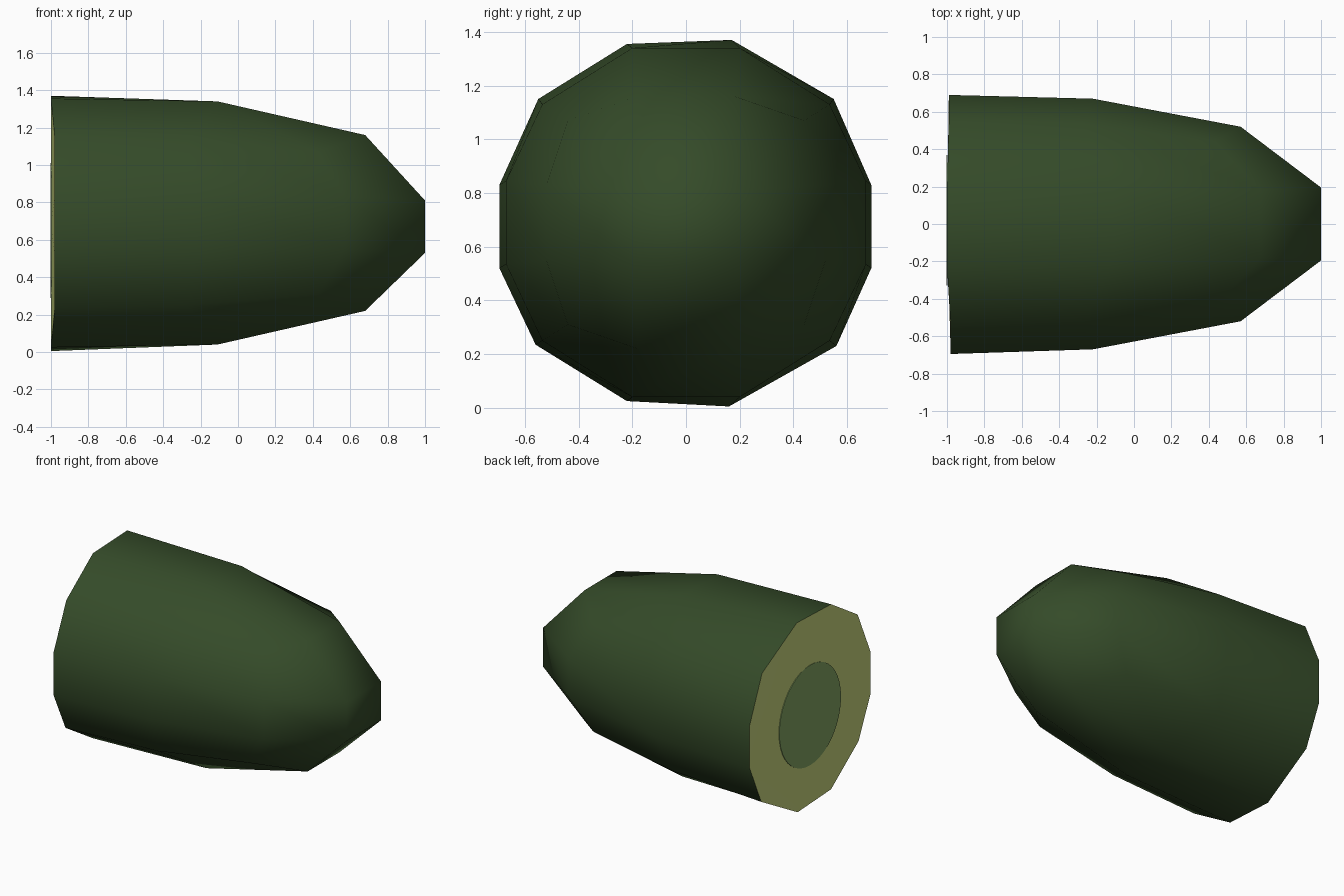
import bpy, bmesh, math

if "Cube" in bpy.data.objects:
    bpy.data.objects.remove(bpy.data.objects["Cube"])

def material(name, rgb):
    m = bpy.data.materials.new(name)
    m.diffuse_color = (*rgb, 1)
    m.use_nodes = True
    m.node_tree.nodes["Principled BSDF"].inputs["Base Color"].default_value = m.diffuse_color
    return m

skin = material("dark green skin", (0.035, 0.070, 0.022))
flesh = material("pale yellow flesh", (0.56, 0.65, 0.20))
core = material("green core", (0.22, 0.36, 0.12))
ZC = 0.68  # height of the long axis

def make(name, bm, mat, smooth):
    me = bpy.data.meshes.new(name)
    bmesh.ops.recalc_face_normals(bm, faces=bm.faces)
    for f in bm.faces:
        f.smooth = smooth
    bm.to_mesh(me)
    bm.free()
    me.materials.append(mat)
    ob = bpy.data.objects.new(name, me)
    bpy.context.collection.objects.link(ob)
    return ob

# Cut end outline (y, z), twelve sides, anticlockwise from the upper right corner
outline = [(.55, 1.15), (.17, 1.37), (-.22, 1.355), (-.55, 1.15), (-.695, .83), (-.695, .52),
           (-.56, .235), (-.22, .025), (.16, .005), (.56, .23), (.69, .52), (.69, .83)]
end = [(-.98 if y < -.5 else -.99 if y > .5 else -1, y, z) for y, z in outline]

# Ring with its own x for corners, top/bottom and sides, like a rounded block
def ring(corner, top, side):
    cx, cy, cz = corner
    tx, ty, tz = top
    sx, sy, sz = side
    pts = [(cx, cy, cz), (tx, ty, tz), (tx, -ty, tz),
           (cx, -cy, cz), (sx, -sy, sz), (sx, -sy, -sz)]
    pts += [(x, -y, -z) for x, y, z in pts]
    return [(x, y, ZC + .01 + z) for x, y, z in pts]

rings = [end,
         ring((-.27, .535, .44), (-.11, .20, .65), (-.22, .67, .155)),
         ring((.43, .44, .38), (.68, .18, .47), (.57, .52, .14))]

# Body skin
bm = bmesh.new()
rv = [[bm.verts.new(p) for p in r] for r in rings]
for a, b in zip(rv, rv[1:]):
    for i in range(12):
        j = (i + 1) % 12
        bm.faces.new((a[i], a[j], b[j], b[i]))
# Tip: a 3 x 3 patch whose middle quad is the flat nose
tip = [bm.verts.new((1, y, .67 + z)) for y, z in
       ((.195, .14), (-.195, .14), (-.195, -.14), (.195, -.14))]
r = rv[-1]
for k in range(4):
    t, u = tip[k], tip[(k + 1) % 4]
    c = 3 * k
    bm.faces.new((r[c], r[c + 1], t, r[c - 1]))
    bm.faces.new((r[c + 1], r[c + 2], u, t))
bm.faces.new(tip)
make("skin_body", bm, skin, True)

# Cut face
bm = bmesh.new()
ev = [bm.verts.new(p) for p in end]
mid = bm.verts.new((-1, 0, ZC))
for i in range(12):
    bm.faces.new((ev[i], ev[(i + 1) % 12], mid))
make("cut_face", bm, flesh, True)

# Round core plate on the cut face
bm = bmesh.new()
vs = [bm.verts.new((-1.002, .02 + .35 * math.cos(a), .65 + .36 * math.sin(a)))
      for a in (i * math.tau / 40 for i in range(40))]
ret = bmesh.ops.extrude_face_region(bm, geom=[bm.faces.new(vs)])
for v in ret["geom"]:
    if isinstance(v, bmesh.types.BMVert):
        v.co.x += .004
make("core_disc", bm, core, False)
